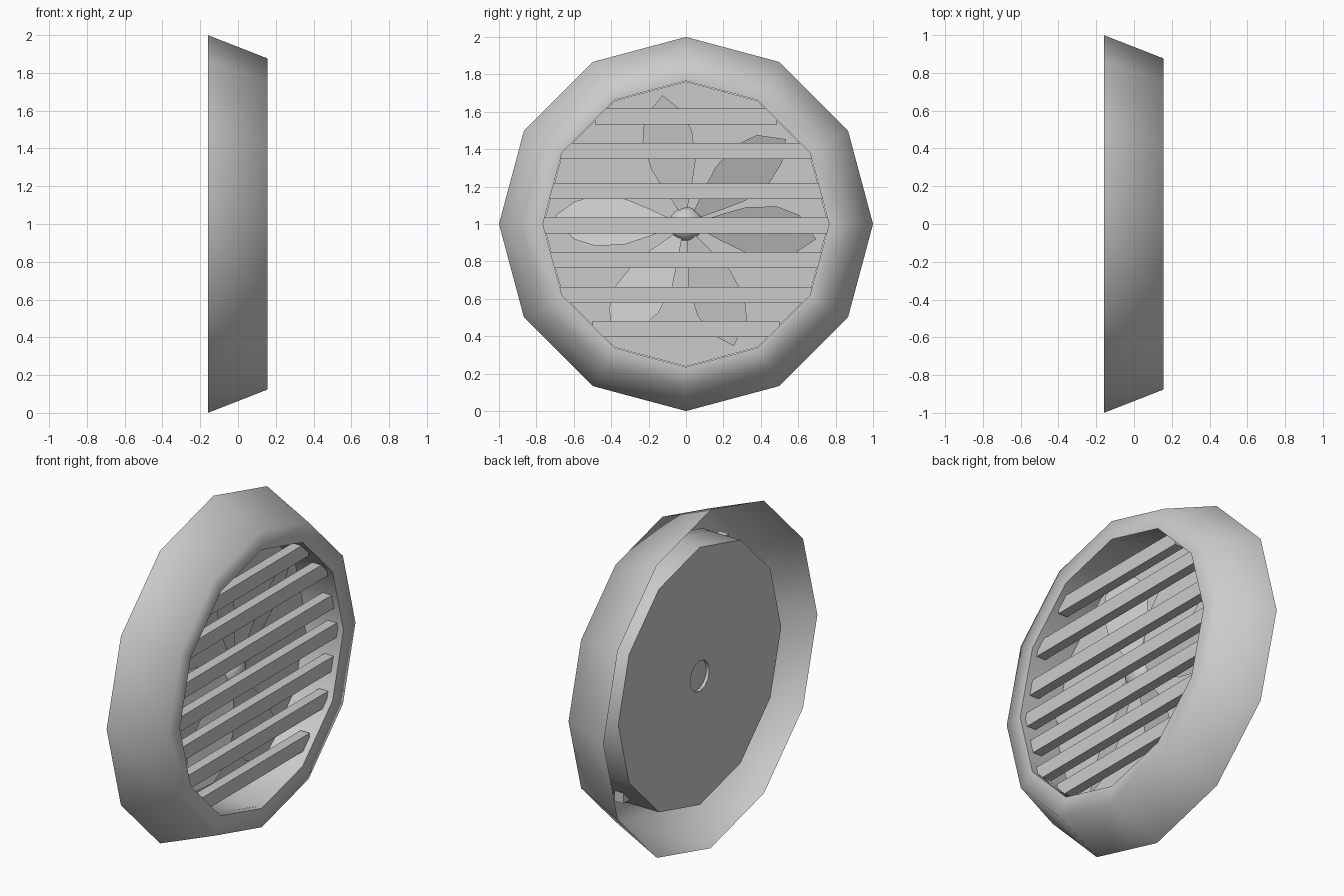
import bpy, bmesh
from math import sin, cos, pi, radians, tan

if "Cube" in bpy.data.objects:
    bpy.data.objects.remove(bpy.data.objects["Cube"])


def finish(name, bm, angle=None):
    bmesh.ops.remove_doubles(bm, verts=bm.verts, dist=1e-5)
    bmesh.ops.recalc_face_normals(bm, faces=bm.faces)
    me = bpy.data.meshes.new(name)
    bm.to_mesh(me)
    bm.free()
    ob = bpy.data.objects.new(name, me)
    bpy.context.collection.objects.link(ob)
    ob.location.z = 1
    if angle:
        bpy.ops.object.select_all(action='DESELECT')
        bpy.context.view_layer.objects.active = ob
        ob.select_set(True)
        bpy.ops.object.shade_smooth_by_angle(angle=radians(angle))
    return ob


def lathe(name, profile, sides, angle):
    """Spin (x, radius) points around the x axis."""
    bm = bmesh.new()
    rings = []
    for x, r in profile:
        if r == 0:
            rings.append([bm.verts.new((x, 0, 0))] * sides)
        else:
            rings.append([bm.verts.new((x, r * cos(2 * pi * k / sides), r * sin(2 * pi * k / sides)))
                          for k in range(sides)])
    for a, b in zip(rings, rings[1:]):
        for k in range(sides):
            n = (k + 1) % sides
            quad = [a[k], a[n], b[n], b[k]]
            bm.faces.new(list(dict.fromkeys(quad)))
    return finish(name, bm, angle)


# Twelve-sided flared shell, open at the back, with a short front lip
lathe("outer_shell", [(-.16, 1), (.155, .877), (.155, .765), (.12, .765)], 12, 75)

# Inner duct and back plate with a shaft hole
lathe("inner_duct", [(.125, .762), (-.09, .762), (-.09, .09)], 12, 40)

# Domed hub with a shallow recess at the back
lathe("fan_hub", [(-.07, 0), (-.07, .09), (-.03, .09), (0, .075), (.02, .045), (.03, 0)], 24, 50)
lathe("shaft_sleeve", [(-.09, .09), (-.07, .09)], 24, 40)

# Fan blades: leaf outline (radius, half width), pitched
leaf = [(.07, .02), (.2, .075), (.32, .12), (.48, .135), (.6, .1)]
pitch = tan(radians(18))
outline = [(r, -w) for r, w in leaf] + [(.7, -.02)] + [(r, w) for r, w in reversed(leaf)]
for i, deg in enumerate((-5, 42, 102, 178, 237, 293)):
    a = radians(deg)
    bm = bmesh.new()
    bm.faces.new([bm.verts.new((-.02 + t * pitch, r * cos(a) - t * sin(a), r * sin(a) + t * cos(a)))
                  for r, t in outline])
    finish(f"fan_blade_{i + 1}", bm)


# Horizontal slats reaching just through the duct wall
def half_width(z, r=.762):
    apothem = r * cos(pi / 12)
    return min((apothem - abs(z) * sin(t)) / cos(t)
               for t in (radians(15), radians(45), radians(75)))


for i, z in enumerate((.575, .39, .175, -.007, -.192, -.38, -.562)):
    bm = bmesh.new()
    bmesh.ops.create_cube(bm, size=1)
    length = 2 * (half_width(z) + .02)
    for v in bm.verts:
        v.co = (v.co.x * .06 + .09, v.co.y * length, v.co.z * .085 + z)
    finish(f"slat_{i + 1}", bm)
